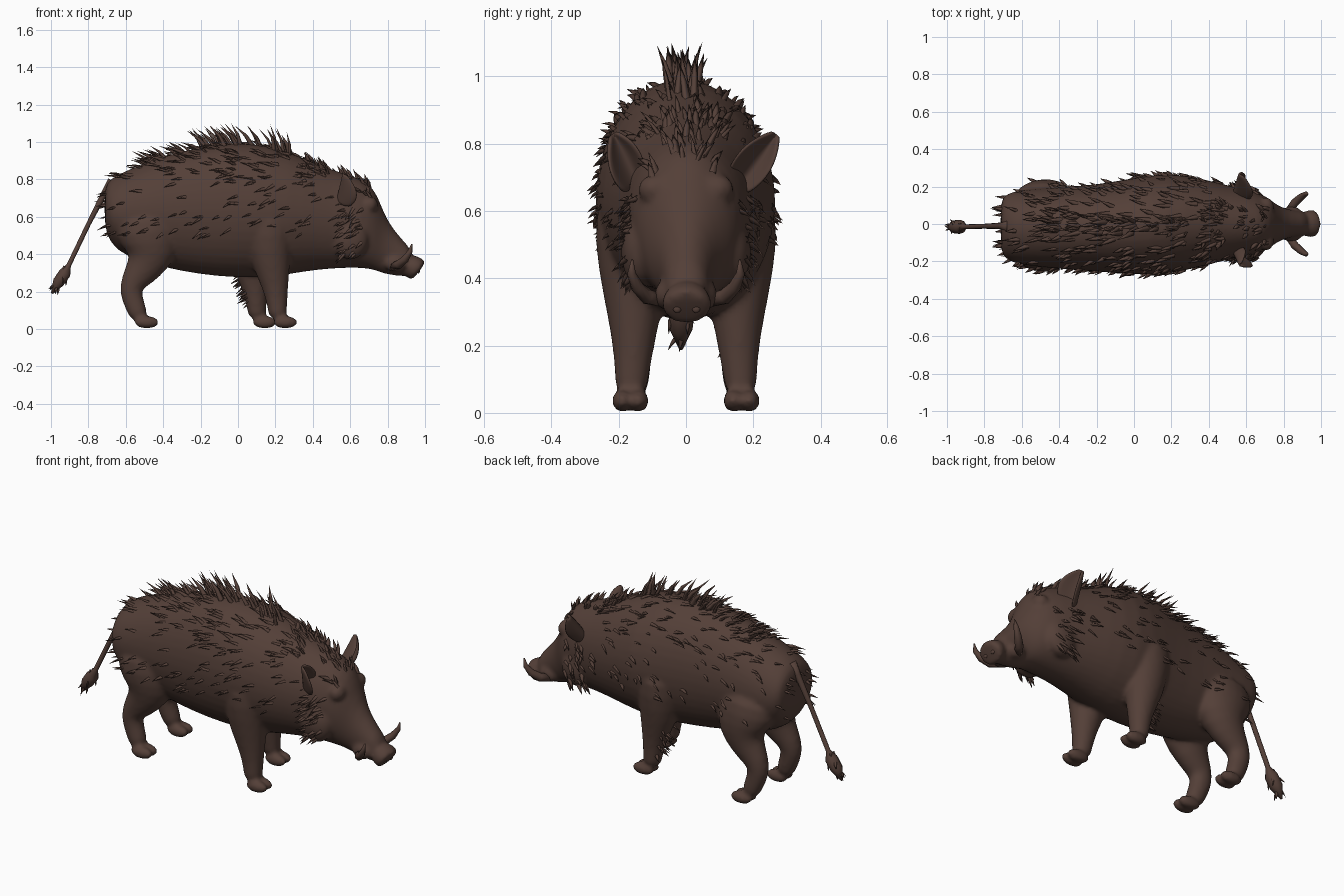
import bpy, bmesh, math, random
from mathutils import Vector

random.seed(4)
cube = bpy.data.objects.get("Cube")
if cube:
    bpy.data.objects.remove(cube)

# One hide colour
hide = bpy.data.materials.new("dark brown hide")
hide.use_nodes = True
color = (0.088, 0.05, 0.039, 1)
hide.diffuse_color = color
bsdf = hide.node_tree.nodes["Principled BSDF"]
bsdf.inputs["Base Color"].default_value = color
bsdf.inputs["Roughness"].default_value = 0.9


def make(name, bm):
    bmesh.ops.recalc_face_normals(bm, faces=bm.faces)
    mesh = bpy.data.meshes.new(name)
    bm.to_mesh(mesh)
    bm.free()
    mesh.materials.append(hide)
    for p in mesh.polygons:
        p.use_smooth = True
    obj = bpy.data.objects.new(name, mesh)
    bpy.context.collection.objects.link(obj)
    return obj


def loft(bm, rings, n=16):
    """Skin a closed tube through rings of (centre, half axis u, half axis v)."""
    loops = []
    for c, u, v in rings:
        angles = [2 * math.pi * i / n for i in range(n)]
        loops.append([bm.verts.new(c + u * math.cos(a) + v * math.sin(a)) for a in angles])
    for a, b in zip(loops, loops[1:]):
        for i in range(n):
            j = (i + 1) % n
            bm.faces.new((a[i], a[j], b[j], b[i]))
    bm.faces.new(loops[0])
    bm.faces.new(loops[-1])


def limb(bm, points, n=12):
    """Tube along points of (x, y, z, depth radius, width radius)."""
    rings = []
    for i, (x, y, z, rd, rw) in enumerate(points):
        a, b = points[max(i - 1, 0)], points[min(i + 1, len(points) - 1)]
        t = (Vector(b[:3]) - Vector(a[:3])).normalized()
        v = t.cross(Vector((0, 1, 0))).normalized()
        u = v.cross(t).normalized()
        rings.append((Vector((x, y, z)), u * rw, v * rd))
    loft(bm, rings, n)


def ball(bm, centre, size):
    verts = bmesh.ops.create_uvsphere(bm, u_segments=16, v_segments=10, radius=1)["verts"]
    for v in verts:
        v.co = Vector(centre) + Vector([a * b for a, b in zip(v.co, size)])


def apply_modifiers(obj):
    graph = bpy.context.evaluated_depsgraph_get()
    mesh = bpy.data.meshes.new_from_object(obj.evaluated_get(graph))
    obj.modifiers.clear()
    obj.data = mesh
    for p in mesh.polygons:
        p.use_smooth = True


# Torso and head: x, sideways lean, underside, topline, half width
profile = [(-.715, -.01, .56, .75, .13), (-.69, -.015, .46, .805, .18),
           (-.60, -.018, .38, .85, .205), (-.40, -.022, .325, .93, .222),
           (-.20, -.022, .285, .98, .235), (0, -.012, .268, 1.005, .262),
           (.18, .003, .27, .985, .277), (.36, .008, .305, .915, .24),
           (.50, .008, .32, .855, .20), (.62, .005, .325, .82, .18), (.705, .003, .32, .78, .15),
           (.75, .002, .305, .71, .112), (.79, .002, .29, .59, .085),
           (.87, .002, .28, .485, .068), (.94, .002, .28, .42, .06)]
bm = bmesh.new()
loft(bm, [(Vector((x, y, (b + t) / 2)), Vector((0, w, 0)), Vector((0, 0, (t - b) / 2)))
          for x, y, b, t, w in profile], 20)

# Snout disc
axis = Vector((.80, 0, -.6)).normalized()
side, up = Vector((0, 1, 0)), Vector((.6, 0, .80)).normalized()
snout = Vector((.942, .002, .328))
loft(bm, [(snout + axis * d, side * r, up * r * .86)
          for d, r in ((-.05, .06), (-.015, .074), (.02, .077), (.034, .068))])

for s in (-1, 1):
    # Hind leg
    limb(bm, [(-.49, s * .11 - .015, .64, .18, .115), (-.485, s * .135 - .01, .50, .18, .125),
              (-.455, s * .14, .405, .145, .105), (-.50, s * .145, .325, .10, .08),
              (-.565, s * .15, .25, .07, .06), (-.575, s * .152, .195, .064, .053),
              (-.55, s * .155, .12, .054, .05), (-.52, s * .16, .05, .052, .05)])
    # Foreleg, the right one placed slightly ahead
    x = .175 if s < 0 else .065
    limb(bm, [(x - .01, s * .145, .66, .16, .13), (x - .01, s * .155, .49, .13, .122),
              (x, s * .155, .36, .11, .097), (x + .025, s * .155, .23, .073, .07),
              (x + .035, s * .16, .12, .053, .052), (x + .04, s * .165, .05, .053, .052)])
    # Cloven hooves
    for foot in (-.488, x + .078):
        for toe in (-1, 1):
            ball(bm, (foot, s * .165 + toe * .024, .036), (.068, .032, .034))
    # Brow, cheekbone, jowl and lip
    ball(bm, (.705, s * .09, .665), (.045, .055, .045))
    ball(bm, (.69, s * .09, .50), (.05, .05, .05))
    ball(bm, (.60, s * .135, .48), (.10, .06, .11))
    ball(bm, (.84, s * .06, .35), (.06, .035, .045))

body = make("body", bm)
sub = body.modifiers.new("round", 'SUBSURF')
sub.levels = 1
remesh = body.modifiers.new("blend", 'REMESH')
remesh.mode = 'VOXEL'
remesh.voxel_size = .012
soften = body.modifiers.new("soften", 'SMOOTH')
soften.factor, soften.iterations = .5, 5
apply_modifiers(body)

for s, name in ((-1, "right"), (1, "left")):
    # Eye, nearly hidden beneath the brow
    bm = bmesh.new()
    ball(bm, (.725, s * .10, .585), (.014, .012, .012))
    make(name + "_eye", bm)

    # Curved tusk
    bm = bmesh.new()
    limb(bm, [(.83, s * .07, .335, .022, .022), (.86, s * .115, .345, .023, .023),
              (.895, s * .145, .375, .02, .02), (.92, s * .162, .415, .013, .013),
              (.93, s * .16, .455, .003, .003)], 8)
    make(name + "_tusk", bm)

    # Cupped ear
    bm = bmesh.new()
    base = Vector((.56, s * .15, .675))
    tip = Vector((.595, s * .243 + .025, .83))
    along = tip - base
    across = Vector((s * -.35, s * .72, -.55)).normalized()
    rows = []
    for i in range(9):
        f = i / 8
        half = .058 * (math.sin(math.pi * (.22 + .74 * f)) ** .8)
        row = []
        for j in range(7):
            k = j / 3 - 1
            row.append(bm.verts.new(base + along * f + across * half * k
                                    + Vector((1.25 * half * k * k - .03, 0, 0))))
        rows.append(row)
    for a, b in zip(rows, rows[1:]):
        for j in range(6):
            bm.faces.new((a[j], a[j + 1], b[j + 1], b[j]))
    ear = make(name + "_ear", bm)
    thick = ear.modifiers.new("thickness", 'SOLIDIFY')
    thick.thickness, thick.offset = .014, 0
    ear.modifiers.new("round", 'SUBSURF').levels = 1

    # Nostril rim
    bm = bmesh.new()
    ball(bm, snout + side * s * .028 + axis * .028, (.008, .013, .014))
    make(name + "_nostril", bm)

# Tail with tuft
bm = bmesh.new()
limb(bm, [(-.67, -.01, .79, .03, .03), (-.71, -.01, .735, .018, .018),
          (-.80, -.012, .56, .013, .013), (-.905, -.015, .34, .013, .013),
          (-.925, -.015, .30, .034, .036), (-.96, -.015, .25, .033, .035),
          (-.995, -.015, .19, .006, .006)], 10)
tail = make("tail", bm)


def spike(bm, p, d, length, width):
    """Stout blade that bends toward the ground."""
    d = d.normalized()
    u = d.cross(Vector((random.uniform(-.3, .3), random.uniform(-.3, .3), 1))).normalized()
    v = d.cross(u)
    rings = []
    for f, w in ((-.2, 1), (.4, .65)):
        c = p + d * length * f
        rings.append([bm.verts.new(c + u * a * width * w + v * b * width * w * .75)
                      for a, b in ((1, 0), (0, 1), (-1, 0), (0, -1))])
    end = bm.verts.new(p + d * length - Vector((.1, 0, .12)) * length)
    a, b = rings
    for i in range(4):
        j = (i + 1) % 4
        bm.faces.new((a[i], a[j], b[j], b[i]))
        bm.faces.new((b[i], b[j], end))


def bristles(name, obj, rule, count, lengths, width, lift, sweep):
    """Scatter blades over the faces of obj that pass the rule."""
    faces = [(p.center.copy(), p.normal.copy()) for p in obj.data.polygons
             if rule(p.center, p.normal)]
    bm = bmesh.new()
    for p, n in random.sample(faces, min(count, len(faces))):
        wobble = Vector([random.uniform(-.25, .25) for _ in range(3)])
        spike(bm, p, n * lift + Vector(sweep) + wobble,
              random.uniform(*lengths), width * random.uniform(.7, 1.2))
    make(name, bm)


# Coat, longest along the ridge
bristles("crest_bristles", body, lambda c, n: abs(c.y + .01) < .045 and n.z > .6 and -.2 < c.x < .36,
         36, (.10, .155), .017, 1, (-.6, 0, .15))
bristles("rump_ridge_bristles", body, lambda c, n: abs(c.y) < .05 and n.z > .5 and -.5 < c.x < -.2,
         22, (.07, .11), .014, .6, (-.8, 0, .1))
bristles("neck_bristles", body, lambda c, n: abs(c.y) < .11 and n.z > .3 and .36 < c.x < .72,
         50, (.045, .075), .014, .75, (-.6, 0, .15))
bristles("back_bristles", body, lambda c, n: c.z > .8 and n.z > .25 and -.66 < c.x < .5,
         160, (.05, .08), .014, .4, (-.85, 0, 0))
bristles("flank_bristles", body, lambda c, n: c.z > .5 and -.72 < c.x < .58 and n.z < .5,
         140, (.035, .055), .012, .4, (-.7, 0, -.2))
bristles("cheek_bristles", body, lambda c, n: .53 < c.x < .66 and .39 < c.z < .64 and abs(n.y) > .5,
         60, (.035, .06), .013, .6, (-.6, 0, -.35))
bristles("foreleg_bristles", body, lambda c, n: 0 < c.x < .2 and .13 < c.z < .36 and n.x < -.7
         and c.y > .08, 22, (.03, .05), .010, .6, (-.4, 0, -.4))
bristles("tail_bristles", tail, lambda c, n: c.x < -.92, 10, (.025, .035), .009, .4, (-.3, 0, -.8))
